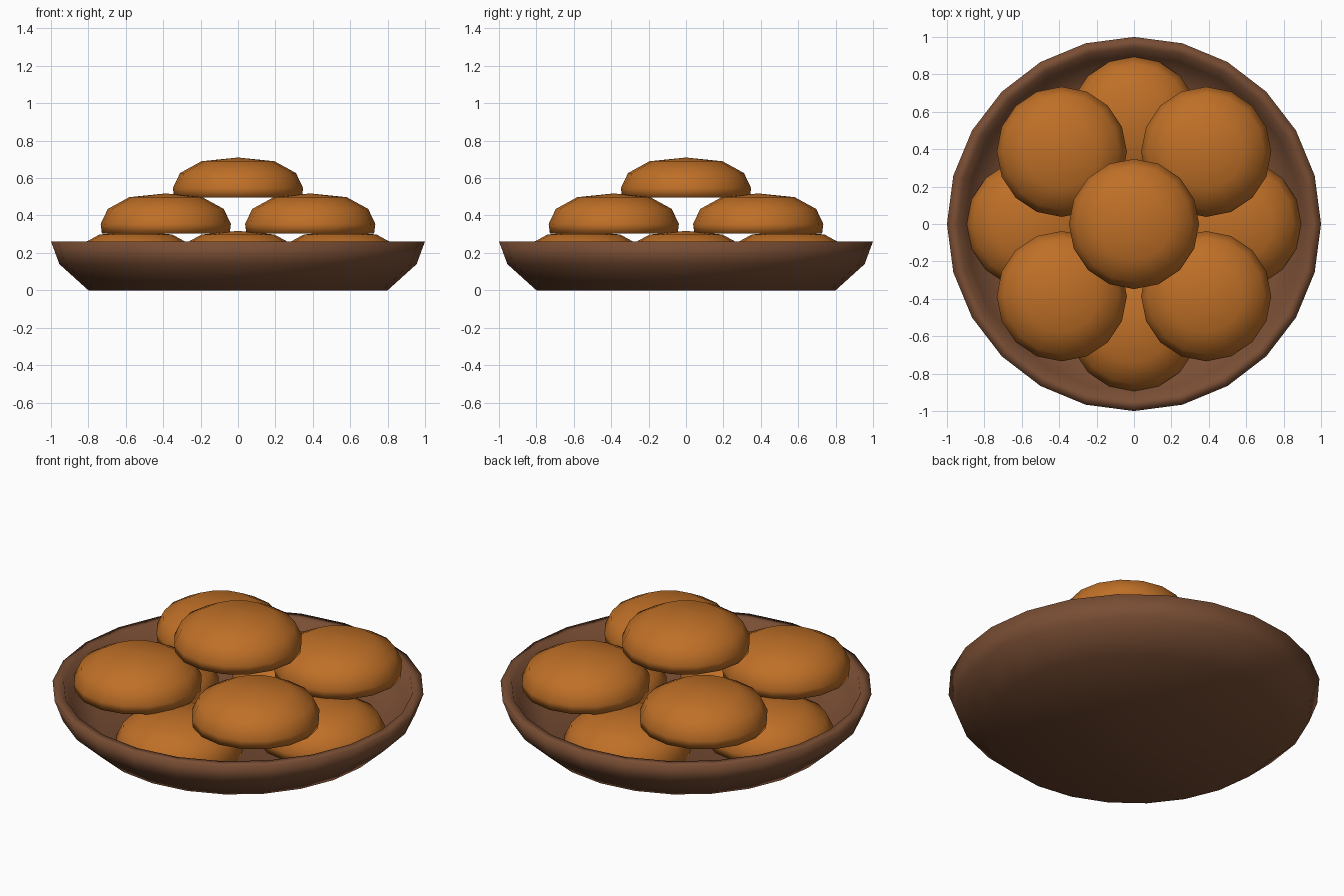
import bpy, bmesh, math

if "Cube" in bpy.data.objects:
    bpy.data.objects.remove(bpy.data.objects["Cube"])


def material(name, rgb):
    m = bpy.data.materials.new(name)
    m.diffuse_color = (*rgb, 1)
    m.use_nodes = True
    m.node_tree.nodes["Principled BSDF"].inputs["Base Color"].default_value = m.diffuse_color
    return m


def lathe(name, profile, sides, mat, location=(0, 0, 0)):
    """Spin an (r, z) profile that starts and ends on the axis."""
    bm = bmesh.new()
    verts = [bm.verts.new((r, 0, z)) for r, z in profile]
    edges = [bm.edges.new(pair) for pair in zip(verts, verts[1:])]
    bmesh.ops.spin(bm, geom=verts + edges, cent=(0, 0, 0), axis=(0, 0, 1),
                   angle=math.tau, steps=sides, use_merge=True)
    bmesh.ops.remove_doubles(bm, verts=bm.verts, dist=1e-4)
    bmesh.ops.recalc_face_normals(bm, faces=bm.faces)
    for f in bm.faces:
        f.smooth = True
    mesh = bpy.data.meshes.new(name)
    bm.to_mesh(mesh)
    bm.free()
    mesh.materials.append(mat)
    obj = bpy.data.objects.new(name, mesh)
    obj.location = location
    bpy.context.collection.objects.link(obj)
    return obj


crust = material("golden crust", (0.52, 0.16, 0.02))
wood = material("dark wood", (0.19, 0.075, 0.034))

# Shallow dish with a thick rim
lathe("dish", [(0, 0), (0.80, 0), (0.955, 0.14), (1.0, 0.262), (0.94, 0.262),
               (0.90, 0.16), (0.76, 0.08), (0, 0.08)], 24, wood)

# Flat-bottomed domed bun
BUN = [(0, 0), (0.342, 0), (0.348, 0.05), (0.31, 0.13), (0.195, 0.193), (0, 0.213)]

# Three stacked layers: (count, ring radius, start angle, base height)
layers = [("lower_bun", 4, 0.546, 0, 0.105),
          ("middle_bun", 4, 0.546, 45, 0.305),
          ("top_bun", 1, 0, 0, 0.497)]
for name, count, radius, start, z in layers:
    for i in range(count):
        a = math.radians(start + i * 90)
        lathe(f"{name}_{i + 1}", BUN, 16, crust,
              (radius * math.cos(a), radius * math.sin(a), z))
